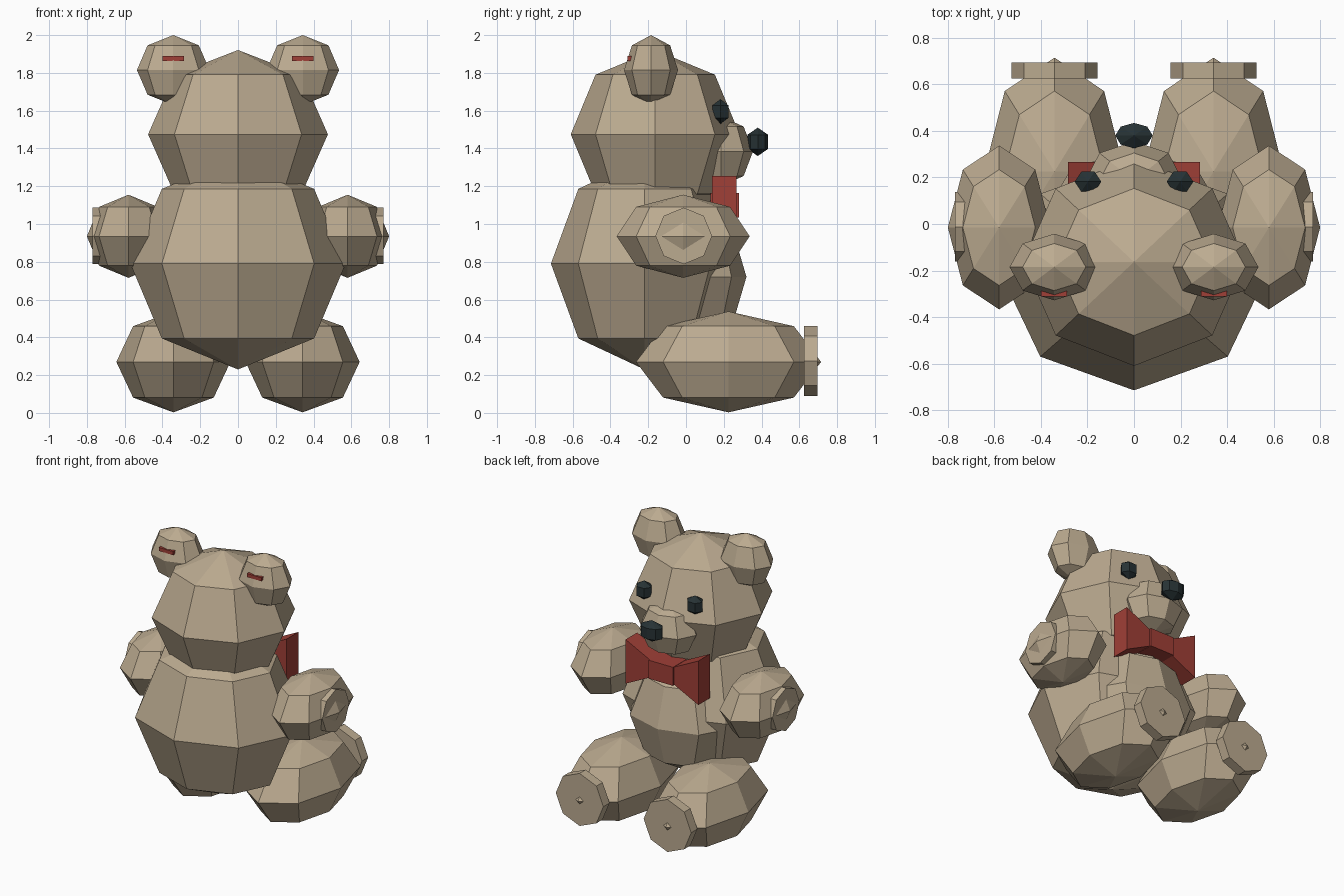
import bpy, bmesh, math

if "Cube" in bpy.data.objects:
    bpy.data.objects.remove(bpy.data.objects["Cube"])


def material(name, rgb):
    m = bpy.data.materials.new(name)
    m.diffuse_color = (*rgb, 1)
    m.use_nodes = True
    m.node_tree.nodes["Principled BSDF"].inputs["Base Color"].default_value = m.diffuse_color
    return m


TAN = material("tan fur", (0.50, 0.405, 0.28))
RED = material("red ribbon", (0.35, 0.05, 0.038))
DARK = material("dark button", (0.02, 0.032, 0.035))


def finish(name, bm, mat):
    bmesh.ops.recalc_face_normals(bm, faces=bm.faces)
    me = bpy.data.meshes.new(name)
    bm.to_mesh(me)
    bm.free()
    me.materials.append(mat)
    ob = bpy.data.objects.new(name, me)
    bpy.context.collection.objects.link(ob)
    return ob


def ball(name, c, r, mat=TAN, seg=8, rings=4):
    """Flat-faced ellipsoid with its poles on z and a corner on +x."""
    bm = bmesh.new()
    rows = []
    for i in range(1, rings):
        t = math.pi * i / rings
        rows.append([bm.verts.new((
            c[0] + r[0] * math.sin(t) * math.cos(2 * math.pi * k / seg),
            c[1] + r[1] * math.sin(t) * math.sin(2 * math.pi * k / seg),
            c[2] + r[2] * math.cos(t))) for k in range(seg)])
    top = bm.verts.new((c[0], c[1], c[2] + r[2]))
    low = bm.verts.new((c[0], c[1], c[2] - r[2]))
    for k in range(seg):
        n = (k + 1) % seg
        bm.faces.new((top, rows[0][k], rows[0][n]))
        bm.faces.new((low, rows[-1][n], rows[-1][k]))
        for a, b in zip(rows, rows[1:]):
            bm.faces.new((a[k], b[k], b[n], a[n]))
    return finish(name, bm, mat)


def prism(name, ring0, ring1, mat):
    """Solid between two matching outlines."""
    bm = bmesh.new()
    a = [bm.verts.new(p) for p in ring0]
    b = [bm.verts.new(p) for p in ring1]
    bm.faces.new(a)
    bm.faces.new(b[::-1])
    for k in range(len(a)):
        n = (k + 1) % len(a)
        bm.faces.new((a[k], b[k], b[n], a[n]))
    return finish(name, bm, mat)


def box(name, lo, hi, mat):
    rect = [(lo[0], lo[2]), (hi[0], lo[2]), (hi[0], hi[2]), (lo[0], hi[2])]
    return prism(name, [(x, lo[1], z) for x, z in rect], [(x, hi[1], z) for x, z in rect], mat)


OCT = [(math.cos(k * math.pi / 4), math.sin(k * math.pi / 4)) for k in range(8)]

# Torso, head and muzzle (the face looks toward +y)
ball("body", (0, -0.22, 0.79), (0.57, 0.495, 0.56))
ball("belly", (0, 0.05, 0.72), (0.38, 0.27, 0.38))
ball("head", (0, -0.163, 1.475), (0.476, 0.447, 0.446))
ball("muzzle", (0, 0.185, 1.385), (0.21, 0.17, 0.185))
ball("nose", (0, 0.38, 1.435), (0.093, 0.063, 0.075), DARK, 8, 3)

for s, side in ((-1, "left"), (1, "right")):
    # Eyes and ears
    ball(side + "_eye", (0.198 * s, 0.182, 1.595), (0.066, 0.057, 0.066), DARK, 6, 3)
    ex = 0.343 * s
    ball(side + "_ear", (ex, -0.185, 1.815), (0.192, 0.143, 0.185))
    box(side + "_inner_ear", (ex - 0.056, -0.311, 1.864), (ex + 0.056, -0.26, 1.889), RED)

    # Arms with paw pads
    ball(side + "_arm", (0.58 * s, -0.015, 0.935), (0.22, 0.352, 0.22))
    prism(side + "_paw_pad",
          [(0.72 * s, -0.012 + 0.15 * a, 0.937 + 0.15 * b) for a, b in OCT],
          [(0.77 * s, -0.012 + 0.15 * a, 0.937 + 0.15 * b) for a, b in OCT], TAN)

    # Legs with foot pads
    ball(side + "_leg", (0.342 * s, 0.225, 0.27), (0.302, 0.49, 0.267))
    prism(side + "_foot_pad",
          [(0.342 * s + 0.185 * a, 0.626, 0.275 + 0.185 * b) for a, b in OCT],
          [(0.342 * s + 0.185 * a, 0.695, 0.275 + 0.185 * b) for a, b in OCT], TAN)

    # Bow wings, flaring outward from the knot
    wing = [(0.0, -0.06), (0.09, -0.06), (0.283, -0.155), (0.283, 0.155), (0.09, 0.06), (0.0, 0.06)]
    prism(side + "_bow_wing",
          [(s * x, 0.138, 1.1 + z) for x, z in wing],
          [(s * x, 0.267, 1.1 + z) for x, z in wing], RED)

# Bow knot
box("bow_knot", (-0.095, 0.13, 1.035), (0.095, 0.28, 1.165), RED)
